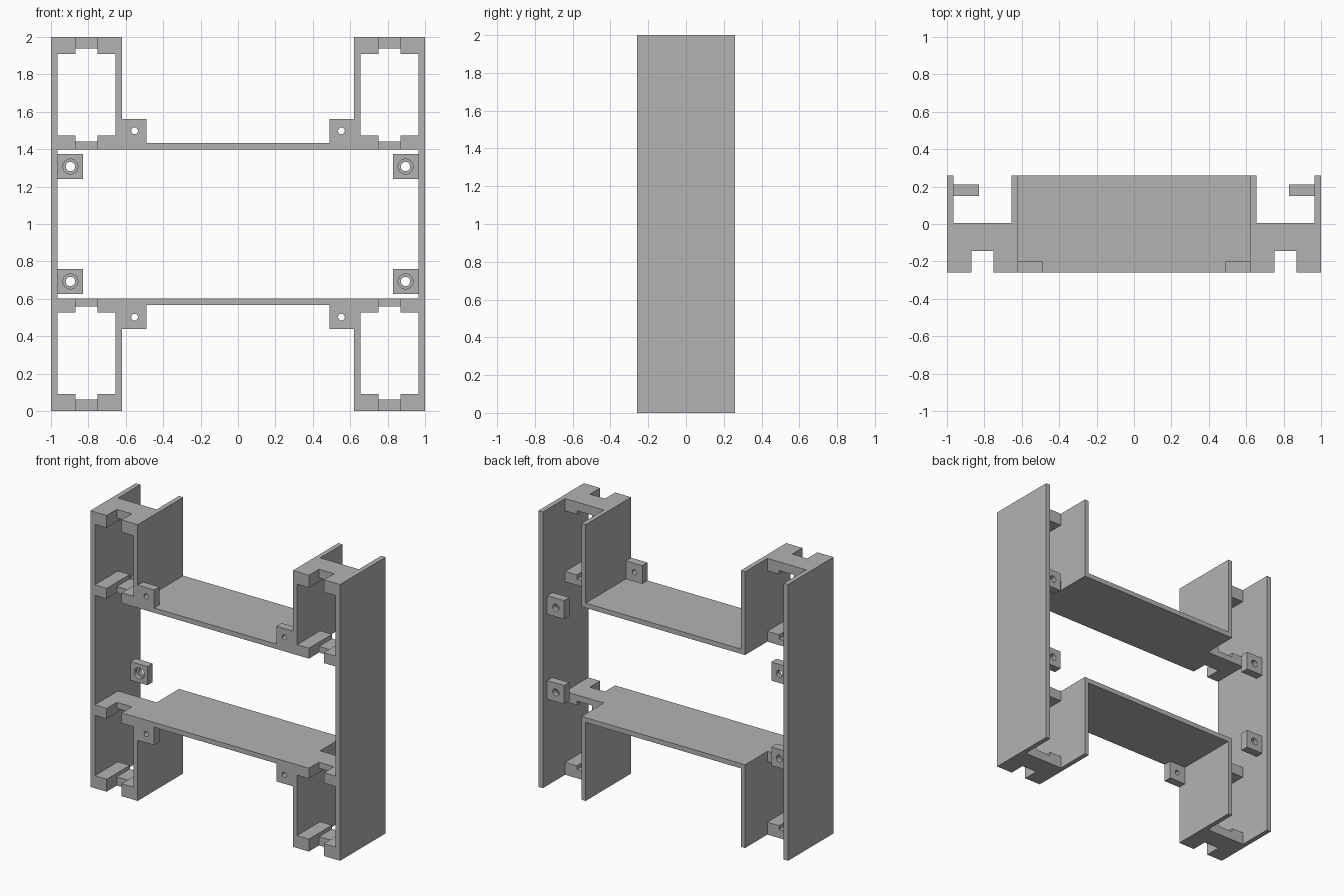
import bpy, bmesh, math
from mathutils import Matrix, Vector

if "Cube" in bpy.data.objects:
    bpy.data.objects.remove(bpy.data.objects["Cube"])

# Everything is modelled around the frame centre (z = 1) and mirrored outward
CENTRE = (0, 0, 1)
Y0, Y1 = -0.26, 0.26

grey = bpy.data.materials.new("grey_plastic")
grey.diffuse_color = (0.45, 0.45, 0.45, 1)
grey.use_nodes = True
grey.node_tree.nodes["Principled BSDF"].inputs["Base Color"].default_value = grey.diffuse_color


def finish(name, bm):
    bmesh.ops.recalc_face_normals(bm, faces=bm.faces)
    mesh = bpy.data.meshes.new(name)
    bm.to_mesh(mesh)
    bm.free()
    mesh.materials.append(grey)
    ob = bpy.data.objects.new(name, mesh)
    ob.location = CENTRE
    bpy.context.collection.objects.link(ob)
    return ob


def box(name, x, y, z):
    bm = bmesh.new()
    size = Vector((x[1] - x[0], y[1] - y[0], z[1] - z[0]))
    mid = Vector((sum(x) / 2, sum(y) / 2, sum(z) / 2))
    place = Matrix.Translation(mid) @ Matrix.Diagonal(size).to_4x4()
    bmesh.ops.create_cube(bm, size=1, matrix=place)
    return finish(name, bm)


def rod(name, x, z, r, y):
    bm = bmesh.new()
    place = Matrix.Translation((x, sum(y) / 2, z)) @ Matrix.Rotation(math.pi / 2, 4, 'X')
    bmesh.ops.create_cone(bm, cap_ends=True, segments=40, radius1=r, radius2=r,
                          depth=y[1] - y[0], matrix=place)
    return finish(name, bm)


def extrude_y(name, profile):
    bm = bmesh.new()
    face = bm.faces.new([bm.verts.new((x, Y0, z)) for x, z in profile])
    new = bmesh.ops.extrude_face_region(bm, geom=[face], use_keep_orig=True)["geom"]
    verts = [v for v in new if isinstance(v, bmesh.types.BMVert)]
    bmesh.ops.translate(bm, verts=verts, vec=(0, Y1 - Y0, 0))
    return finish(name, bm)


def cut(ob, cutter):
    cutter.hide_render = True
    cutter.display_type = 'WIRE'
    mod = ob.modifiers.new("cut", 'BOOLEAN')
    mod.operation = 'DIFFERENCE'
    mod.solver = 'EXACT'
    mod.object = cutter


def mirror(ob, x, z):
    mod = ob.modifiers.new("mirror", 'MIRROR')
    mod.use_axis = (x, False, z)
    mod.use_mirror_merge = False


# Tall outer side walls
mirror(box("outer_wall", (0.965, 1.0), (Y0, Y1), (-1, 1)), True, False)

# Upper and lower trays: a shelf with an upright wall at each end
half = [(0.655, 0.397), (0.655, 1.0), (0.621, 1.0), (0.621, 0.432)]
tray = extrude_y("shelf_tray", half + [(-x, z) for x, z in reversed(half)])
mirror(tray, False, True)

# Slotted cross plates joining the outer and inner walls
for name, z, groove in (("end_plate", (0.91, 1.0), (0.85, 0.937)),
                        ("middle_plate", (0.397, 0.472), (0.441, 0.55))):
    plate = box(name, (0.655, 0.965), (Y0, 0.005), z)
    cut(plate, box(name + "_groove_cutter", (0.75, 0.87), (-0.4, 0.1), groove))
    cut(plate, box(name + "_notch_cutter", (0.75, 0.87), (-0.4, -0.144), (z[0] - 0.1, z[1] + 0.1)))
    mirror(plate, True, True)

# Filler blocks that carry the slotted plates' rails across the inner wall line are
# part of the trays; front mounting tabs sit in the tray corners
tab = box("mounting_tab", (0.49, 0.621), (Y0, -0.2), (0.432, 0.562))
cut(tab, rod("tab_hole_cutter", 0.553, 0.498, 0.018, (-0.4, 0)))
mirror(tab, True, True)

# Counterbored screw bosses on the outer walls
boss = box("screw_boss", (0.83, 0.965), (0.15, 0.21), (0.24, 0.375))
cut(boss, rod("boss_hole_cutter", 0.896, 0.307, 0.025, (0, 0.4)))
cut(boss, rod("boss_recess_cutter", 0.896, 0.307, 0.04, (0, 0.18)))
mirror(boss, True, True)
